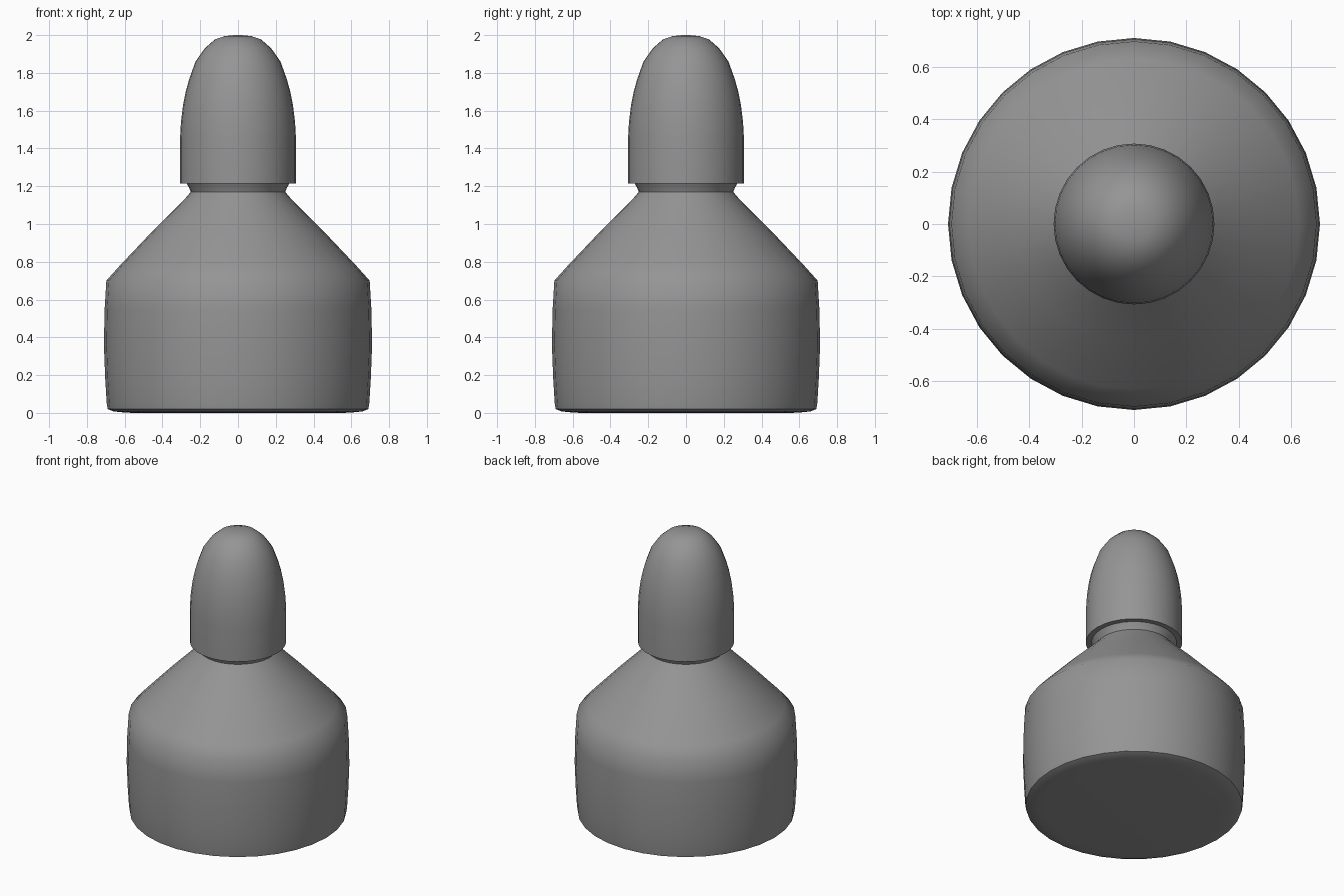
import bpy, math

SIDES = 32

old = bpy.data.objects.get("Cube")
if old:
    bpy.data.objects.remove(old, do_unlink=True)

grey = bpy.data.materials.new("plain grey")
grey.use_nodes = True
colour = (0.3, 0.3, 0.3, 1)
grey.diffuse_color = colour
grey.node_tree.nodes["Principled BSDF"].inputs["Base Color"].default_value = colour


def lathe(name, profile):
    """Turn a bottom-to-top (radius, height) profile around z, closing both ends."""
    verts = []
    for r, z in profile:
        for i in range(SIDES):
            a = math.tau * i / SIDES
            verts.append((r * math.cos(a), r * math.sin(a), z))
    faces = []
    for k in range(len(profile) - 1):
        for i in range(SIDES):
            j = (i + 1) % SIDES
            low, high = k * SIDES, (k + 1) * SIDES
            faces.append((low + i, low + j, high + j, high + i))
    faces.append(tuple(reversed(range(SIDES))))
    faces.append(tuple(range(len(verts) - SIDES, len(verts))))
    mesh = bpy.data.meshes.new(name)
    mesh.from_pydata(verts, [], faces)
    mesh.materials.append(grey)
    obj = bpy.data.objects.new(name, mesh)
    bpy.context.collection.objects.link(obj)
    bpy.ops.object.select_all(action='DESELECT')
    obj.select_set(True)
    bpy.context.view_layer.objects.active = obj
    bpy.ops.object.shade_smooth_by_angle(angle=math.radians(50))
    return obj


# Round body, sloping shoulder and pinched neck
lathe("bottle_body", [
    (0.56, 0), (0.61, 0.003), (0.66, 0.008), (0.69, 0.02), (0.695, 0.05),
    (0.703, 0.18), (0.71, 0.36), (0.706, 0.55), (0.697, 0.7), (0.63, 0.775),
    (0.45, 0.965), (0.28, 1.135), (0.25, 1.17), (0.258, 1.19), (0.275, 1.22),
])

# Domed cap with a flat underside
lathe("domed_cap", [
    (0.27, 1.215), (0.307, 1.215), (0.307, 1.45), (0.302, 1.54), (0.291, 1.63),
    (0.277, 1.7), (0.259, 1.765), (0.225, 1.86), (0.176, 1.93), (0.122, 1.977),
    (0.07, 1.995), (0.02, 2.0),
])
